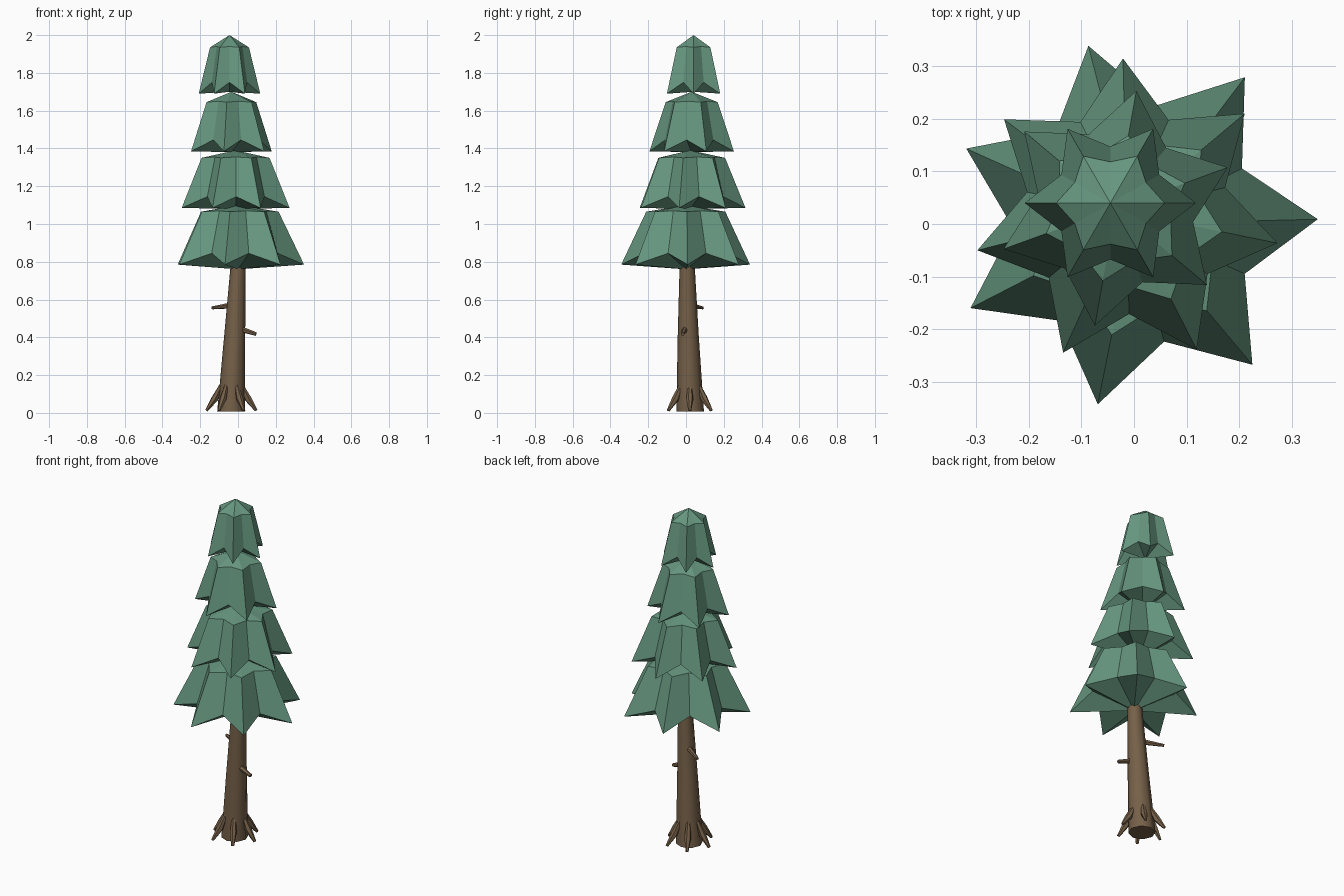
import bpy, bmesh, math
from mathutils import Vector

if "Cube" in bpy.data.objects:
    bpy.data.objects.remove(bpy.data.objects["Cube"])


def material(name, color):
    m = bpy.data.materials.new(name)
    m.diffuse_color = (*color, 1)
    m.use_nodes = True
    m.node_tree.nodes["Principled BSDF"].inputs["Base Color"].default_value = m.diffuse_color
    return m


GREEN = material("pine green", (0.133, 0.307, 0.212))
BROWN = material("bark brown", (0.18, 0.118, 0.066))


def finish(bm, name, mat, smooth=False):
    bmesh.ops.recalc_face_normals(bm, faces=bm.faces)
    mesh = bpy.data.meshes.new(name)
    bm.to_mesh(mesh)
    bm.free()
    mesh.materials.append(mat)
    obj = bpy.data.objects.new(name, mesh)
    bpy.context.collection.objects.link(obj)
    if smooth:
        bpy.ops.object.select_all(action='DESELECT')
        obj.select_set(True)
        bpy.context.view_layer.objects.active = obj
        bpy.ops.object.shade_smooth_by_angle(angle=math.radians(50))
    return obj


def star_ring(bm, center, points, phase, tip_r, notch_r, tip_z, notch_z):
    """Ring of alternating tips and notches."""
    ring = []
    for i in range(points * 2):
        a = math.radians(phase) + math.pi * i / points
        r, z = (notch_r, notch_z) if i % 2 else (tip_r, tip_z)
        ring.append(bm.verts.new((center[0] + r * math.cos(a),
                                  center[1] + r * math.sin(a), z)))
    return ring


def foliage_tier(name, center, points, phase, tip_r, shoulder_r, bottom, shoulder, top, under):
    """Star-shaped skirt with a shallow peaked cap and a fanned underside."""
    bm = bmesh.new()
    low = star_ring(bm, center, points, phase, tip_r, tip_r * 0.66, bottom, bottom + 0.06)
    high = star_ring(bm, center, points, phase, shoulder_r, shoulder_r * 0.76,
                     shoulder, shoulder + 0.005)
    apex = bm.verts.new((*center, top))
    base = bm.verts.new((*center, under))
    n = len(low)
    for i in range(n):
        j = (i + 1) % n
        bm.faces.new((low[i], low[j], high[j], high[i]))
        bm.faces.new((high[i], high[j], apex))
        bm.faces.new((low[j], low[i], base))
    finish(bm, name, GREEN)


def tapered_tube(name, path, radii, sides):
    """Tube through path points; horizontal rings if it is mostly upright."""
    bm = bmesh.new()
    pts = [Vector(p) for p in path]
    axis = (pts[-1] - pts[0]).normalized()
    if axis.z > 0.9:
        axis = Vector((0, 0, 1))
    u = axis.orthogonal().normalized()
    v = axis.cross(u)
    rings = []
    for p, r in zip(pts, radii):
        rings.append([bm.verts.new(p + r * (math.cos(t) * u + math.sin(t) * v))
                      for t in (2 * math.pi * k / sides for k in range(sides))])
    for a, b in zip(rings, rings[1:]):
        for i in range(sides):
            j = (i + 1) % sides
            bm.faces.new((a[i], a[j], b[j], b[i]))
    bm.faces.new(rings[0])
    bm.faces.new(rings[-1])
    finish(bm, name, BROWN, True)


# Foliage, bottom to top
foliage_tier("foliage_bottom", (0, 0), 7, 1.5, 0.35, 0.215, 0.785, 1.065, 1.10, 0.76)
foliage_tier("foliage_lower", (-0.014, 0.022), 7, -11.5, 0.293, 0.185, 1.085, 1.35, 1.39, 1.08)
foliage_tier("foliage_upper", (-0.035, 0.03), 6, 20, 0.227, 0.14, 1.385, 1.645, 1.70, 1.38)
foliage_tier("foliage_top", (-0.045, 0.04), 6, 0, 0.163, 0.103, 1.69, 1.935, 2.0, 1.70)

# Leaning trunk
tapered_tube("trunk", [(-0.037, 0.022, 0.008), (-0.018, 0.012, 0.4), (0.004, 0.005, 0.85)],
             [0.073, 0.056, 0.037], 8)

# Roots flaring out around the base
for k in range(6):
    a = math.radians(60 * k)
    c, s = math.cos(a), math.sin(a)
    tapered_tube(f"root_{k + 1}",
                 [(-0.035 + r * c, 0.02 + r * s, z)
                  for r, z in ((0.052, 0.15), (0.088, 0.075), (0.132, 0.012))],
                 [0.010, 0.019, 0.008], 6)

# Dead branch stubs
tapered_tube("branch_left", [(-0.01, 0.01, 0.572), (-0.137, 0.088, 0.556)], [0.018, 0.008], 6)
tapered_tube("branch_right", [(-0.01, 0.0, 0.452), (0.096, -0.018, 0.417)], [0.018, 0.010], 6)
